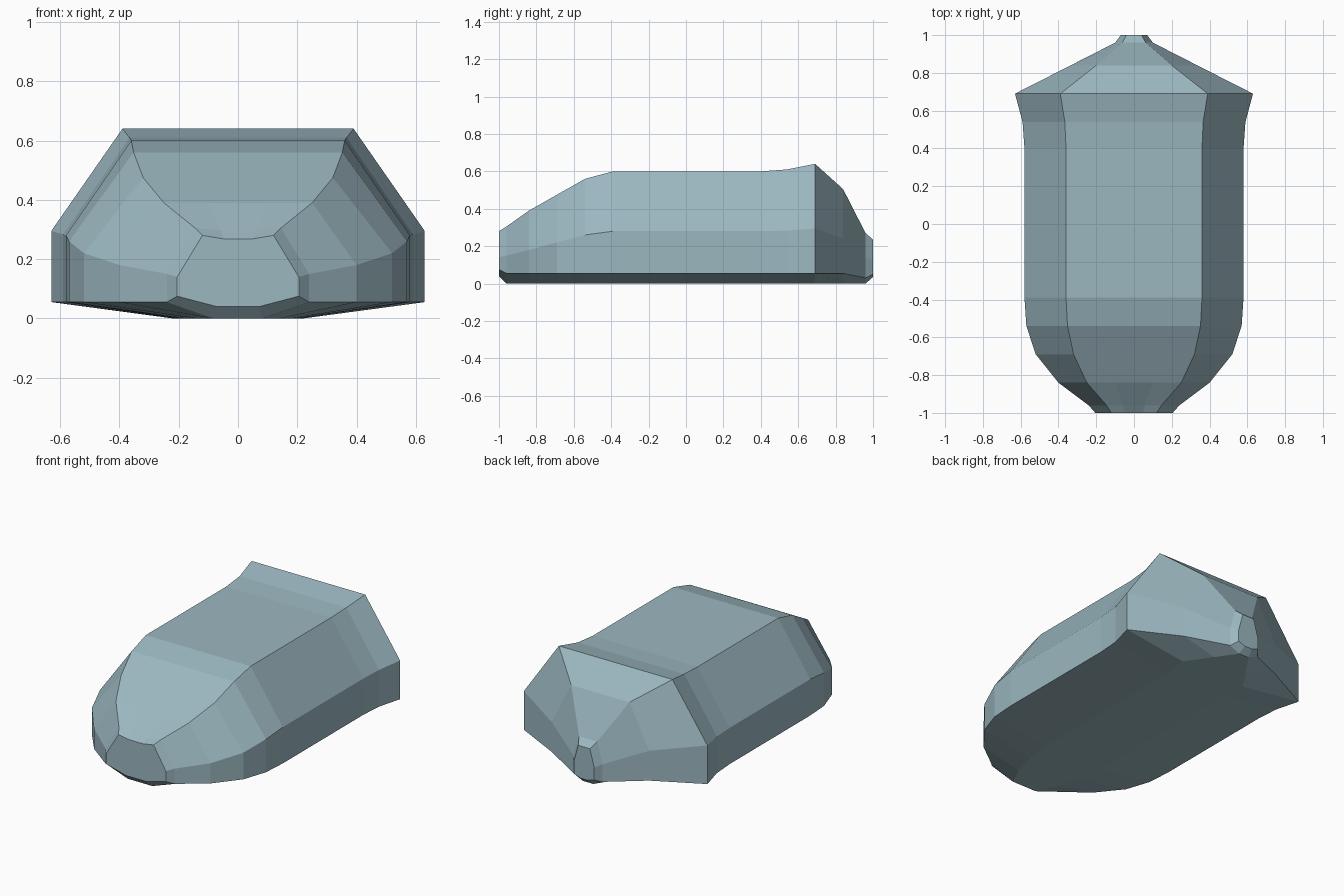
import bpy, bmesh

# Stations along the body: y, top half width, top z, shoulder half width,
# shoulder z, lower side z, bottom z, top centre dip
stations = [
    (-1.00, 0.12, 0.28, 0.205, 0.14, 0.075, 0.04, 0.012),
    (-0.96, 0.145, 0.305, 0.24, 0.15, 0.055, 0, 0.008),
    (-0.84, 0.25, 0.39, 0.40, 0.18, 0.055, 0, 0),
    (-0.69, 0.32, 0.475, 0.52, 0.22, 0.055, 0, 0),
    (-0.54, 0.352, 0.56, 0.57, 0.26, 0.055, 0, 0),
    (-0.39, 0.36, 0.60, 0.58, 0.28, 0.055, 0, 0),
    (0.40, 0.36, 0.60, 0.58, 0.28, 0.055, 0, 0),
    (0.54, 0.366, 0.61, 0.59, 0.283, 0.055, 0, 0),
    (0.69, 0.39, 0.64, 0.63, 0.295, 0.055, 0, 0),
    (0.84, 0.20, 0.505, 0.335, 0.24, 0.055, 0, 0),
    (0.96, 0.062, 0.27, 0.10, 0.14, 0.03, 0, 0),
    (1.00, 0.04, 0.235, 0.07, 0.125, 0.05, 0.035, 0),
]

bm = bmesh.new()
rings = []
for y, tw, tz, sw, sz, lz, bz, dip in stations:
    half = [(tw * 0.4, tz - dip), (tw, tz), (sw, sz), (sw, lz), (sw * 0.35, bz)]
    ring = half + [(-x, z) for x, z in reversed(half)]
    rings.append([bm.verts.new((x, y, z)) for x, z in ring])

# Skin between stations, then close both ends
for a, b in zip(rings, rings[1:]):
    n = len(a)
    for i in range(n):
        j = (i + 1) % n
        bm.faces.new((a[i], a[j], b[j], b[i]))
bm.faces.new(rings[0])
bm.faces.new(rings[-1])
bmesh.ops.recalc_face_normals(bm, faces=bm.faces)

mesh = bpy.data.meshes.new("body_shell")
bm.to_mesh(mesh)
bm.free()
body = bpy.data.objects.new("body_shell", mesh)
bpy.context.collection.objects.link(body)

# Blue-grey colour
paint = bpy.data.materials.new("blue_grey")
paint.diffuse_color = (0.33, 0.475, 0.53, 1)
mesh.materials.append(paint)
